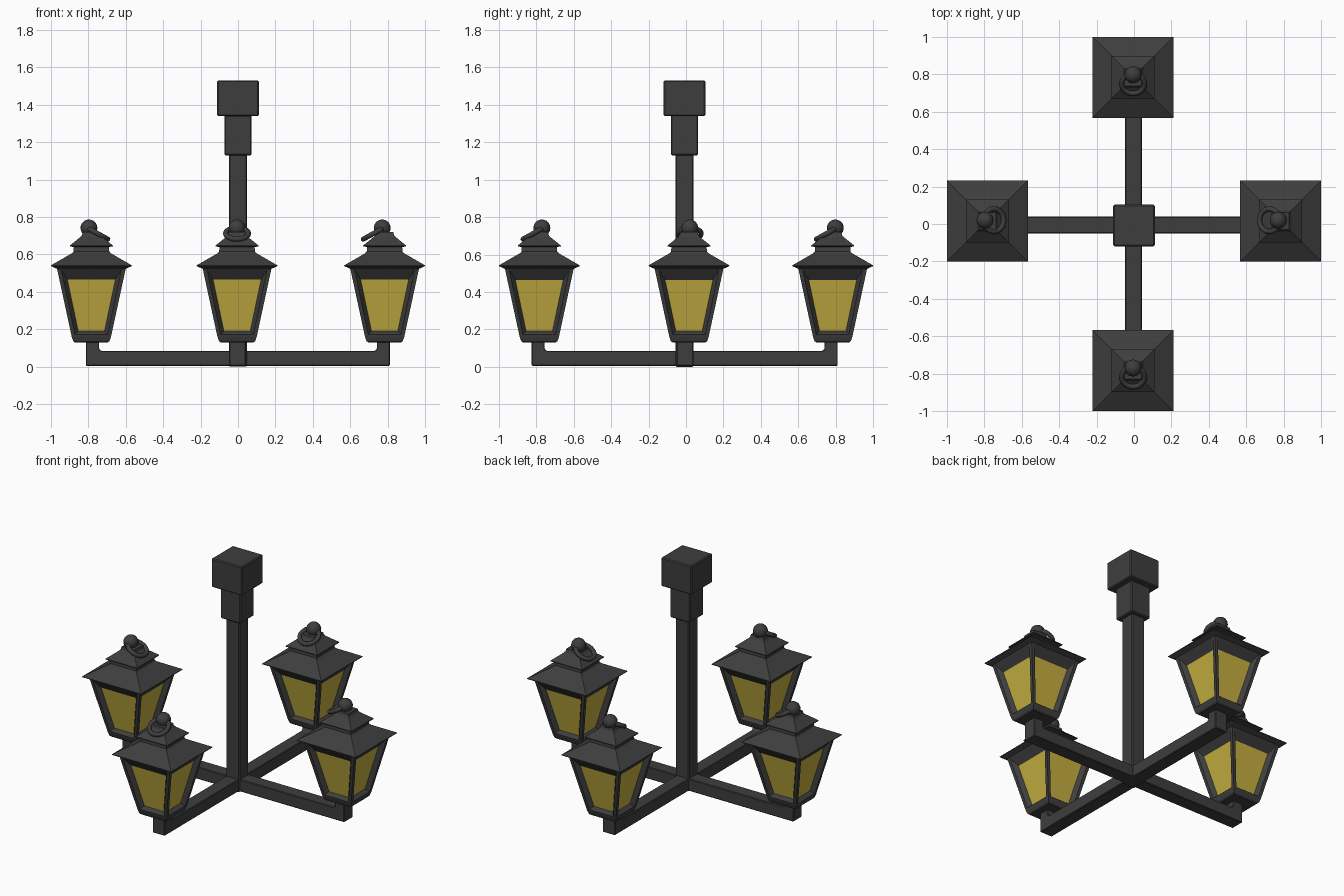
import bpy, bmesh, math
from mathutils import Matrix, Vector

if "Cube" in bpy.data.objects:
    bpy.data.objects.remove(bpy.data.objects["Cube"])


def material(name, rgb):
    m = bpy.data.materials.new(name)
    m.diffuse_color = (*rgb, 1)
    m.use_nodes = True
    m.node_tree.nodes["Principled BSDF"].inputs["Base Color"].default_value = m.diffuse_color
    return m


IRON = material("dark iron", (0.048, 0.048, 0.048))
GLASS = material("amber glass", (0.56, 0.43, 0.052))


def finish(name, bm, mats=(IRON,), bevel=0, smooth=False):
    bmesh.ops.remove_doubles(bm, verts=bm.verts, dist=1e-5)
    bmesh.ops.recalc_face_normals(bm, faces=bm.faces)
    for f in bm.faces:
        f.smooth = smooth
    me = bpy.data.meshes.new(name)
    bm.to_mesh(me)
    bm.free()
    ob = bpy.data.objects.new(name, me)
    bpy.context.collection.objects.link(ob)
    for m in mats:
        me.materials.append(m)
    if bevel:
        b = ob.modifiers.new("bevel", 'BEVEL')
        b.width, b.segments, b.limit_method = bevel, 1, 'ANGLE'
    return ob


def box(name, half, z0, z1, y=-0.008):
    bm = bmesh.new()
    bmesh.ops.create_cube(bm, size=1)
    bmesh.ops.transform(bm, verts=bm.verts,
                        matrix=Matrix.Translation((0, y, (z0 + z1) / 2))
                        @ Matrix.Diagonal((2 * half, 2 * half, z1 - z0, 1)))
    return finish(name, bm, bevel=0.006)


def square_loft(bm, profile, cap_start=True, cap_end=True):
    rings = [[bm.verts.new((sx * h, sy * h, z))
              for sx, sy in ((1, 1), (-1, 1), (-1, -1), (1, -1))] for h, z in profile]
    for a, b in zip(rings, rings[1:]):
        for i in range(4):
            j = (i + 1) % 4
            bm.faces.new((a[i], a[j], b[j], b[i]))
    if cap_start:
        bm.faces.new(rings[0])
    if cap_end:
        bm.faces.new(rings[-1])


# Central column and stepped ceiling mount
box("column", 0.049, 0.0, 1.14)
box("mount_collar", 0.073, 1.13, 1.345)
box("mount_block", 0.111, 1.34, 1.53)


# L-shaped arms, drawn as a side profile and extruded across
def arm(name, angle, reach):
    prof = [(0, 0.005), (reach, 0.005), (reach, 0.14), (reach - 0.07, 0.14),
            (reach - 0.07, 0.095), (reach - 0.08, 0.085), (0, 0.085)]
    bm = bmesh.new()
    f = bm.faces.new([bm.verts.new((r, -0.045, z)) for r, z in prof])
    ext = bmesh.ops.extrude_face_region(bm, geom=[f])["geom"]
    bmesh.ops.translate(bm, vec=(0, 0.09, 0),
                        verts=[v for v in ext if isinstance(v, bmesh.types.BMVert)])
    bmesh.ops.transform(bm, verts=bm.verts, matrix=Matrix.Translation((-0.003, -0.005, 0))
                        @ Matrix.Rotation(angle, 4, 'Z'))
    finish(name, bm, bevel=0.004)


def width(z):
    # half-width of the tapered lantern body at height z
    return 0.105 + (z - 0.16) * 0.216


def lantern(name, pos, ring_dir):
    at = Matrix.Translation((pos[0], pos[1], 0))

    # Tapered body: frame, sloping reveal and recessed pane on each side
    bm = bmesh.new()
    zt, zb = 0.53, 0.16
    loops = [
        [(width(zb), width(zb), zb), (width(zt), width(zt), zt)],
        [(width(0.172) - 0.02, width(0.172), 0.172), (width(0.518) - 0.022, width(0.518), 0.518)],
        [(0.07, 0.084, 0.19), (0.128, 0.143, 0.465)],
    ]
    for k in range(4):
        rot = Matrix.Rotation(k * math.pi / 2, 3, 'Z')
        rings = []
        for (hb, db, z0), (ht, dt, z1) in loops:
            pts = ((-hb, -db, z0), (hb, -db, z0), (ht, -dt, z1), (-ht, -dt, z1))
            rings.append([bm.verts.new(rot @ Vector(p)) for p in pts])
        for a, b in zip(rings, rings[1:]):
            for i in range(4):
                j = (i + 1) % 4
                bm.faces.new((a[i], a[j], b[j], b[i]))
        bm.faces.new(rings[2]).material_index = 1
    square_loft(bm, [(0.088, 0.13), (0.097, 0.137), (width(zb), zb)], cap_end=False)
    bm.faces.new([bm.verts.new((sx * width(zt), sy * width(zt), zt))
                  for sx, sy in ((1, 1), (-1, 1), (-1, -1), (1, -1))])
    bm.transform(at)
    finish(name + "_body", bm, (IRON, GLASS))

    # Two-tier roof
    bm = bmesh.new()
    square_loft(bm, [(0.183, 0.523), (0.216, 0.538), (0.216, 0.542), (0.105, 0.606),
                     (0.096, 0.615), (0.094, 0.64), (0.115, 0.643), (0.115, 0.648),
                     (0.058, 0.694), (0.05, 0.704), (0.046, 0.72)])
    bm.transform(at)
    finish(name + "_roof", bm)

    # Ball finial, set slightly off centre
    ball = Vector((pos[0], pos[1], 0.742)) + Vector((-0.013, 0.004, 0)) * (abs(pos[0]) > 0.1) \
        + Vector((0, 0.014, 0)) * (abs(pos[1]) > 0.1)
    bm = bmesh.new()
    bmesh.ops.create_uvsphere(bm, u_segments=20, v_segments=12, radius=0.045)
    bm.transform(Matrix.Translation(ball))
    finish(name + "_finial", bm, smooth=True)

    # Drooping ring
    bm = bmesh.new()
    n, m = 28, 10
    vs = [[bm.verts.new(((0.061 + 0.014 * math.cos(b)) * math.cos(a),
                         (0.061 + 0.014 * math.cos(b)) * math.sin(a), 0.014 * math.sin(b)))
           for b in (2 * math.pi * j / m for j in range(m))]
          for a in (2 * math.pi * i / n for i in range(n))]
    for i in range(n):
        for j in range(m):
            bm.faces.new((vs[i][j], vs[(i + 1) % n][j],
                          vs[(i + 1) % n][(j + 1) % m], vs[i][(j + 1) % m]))
    d = Vector((math.cos(ring_dir), math.sin(ring_dir), 0))
    bm.transform(Matrix.Translation(ball + d * 0.047 + Vector((0, 0, -0.03)))
                 @ Matrix.Rotation(ring_dir, 4, 'Z')
                 @ Matrix.Rotation(math.radians(29), 4, 'Y'))
    finish(name + "_ring", bm, smooth=True)


# Four arms and lanterns: name, arm angle, reach, lantern position, ring direction
H = math.pi / 2
for nm, ang, reach, pos, rd in (
        ("right", 0, 0.815, (0.784, 0.016), math.pi),
        ("back", H, 0.815, (-0.005, 0.784), -H),
        ("left", 2 * H, 0.81, (-0.784, 0.016), 0),
        ("front", 3 * H, 0.82, (-0.005, -0.784), -H)):
    arm(nm + "_arm", ang, reach)
    lantern(nm + "_lantern", pos, rd)
